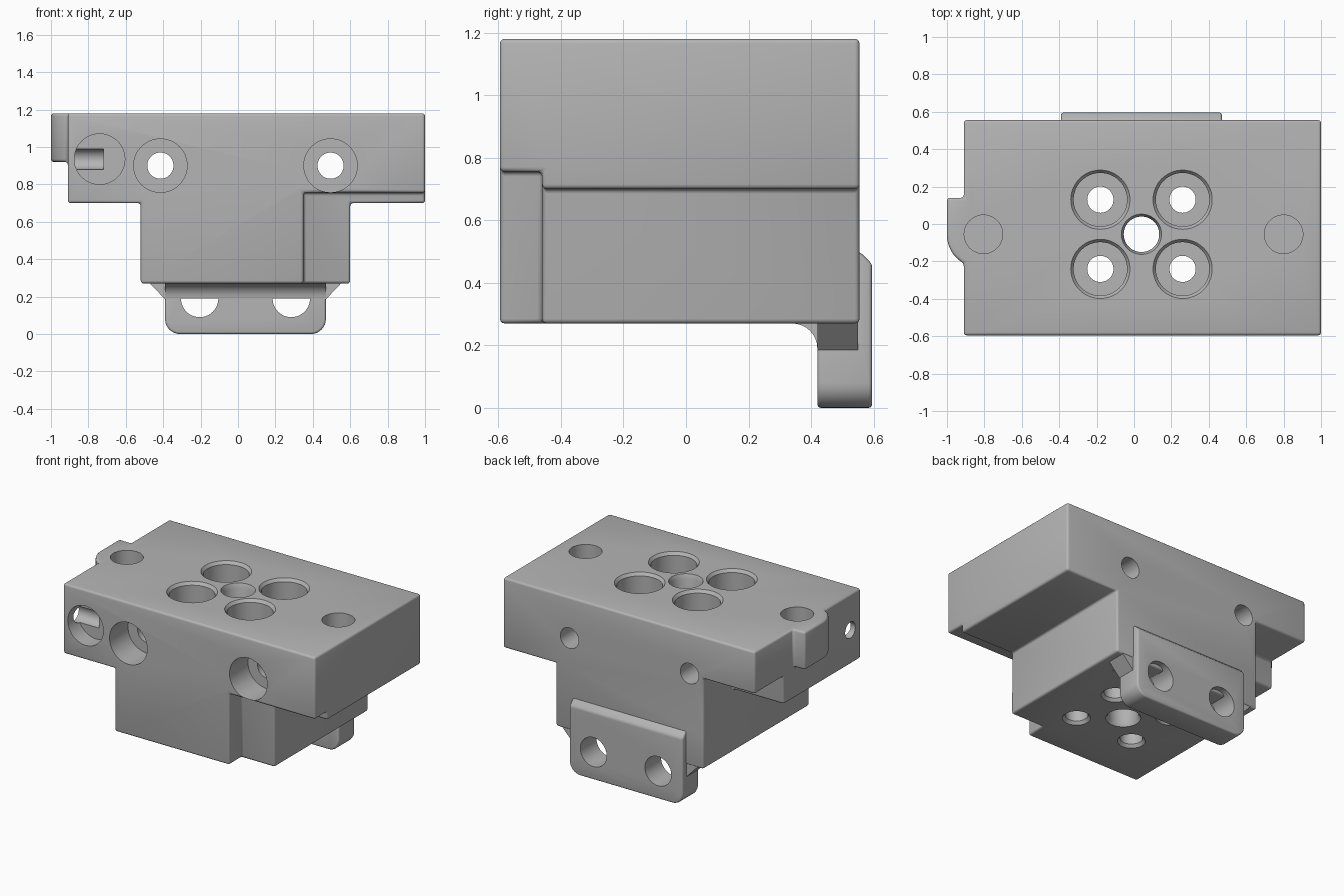
import bpy, bmesh, math
from mathutils import Matrix, Vector

cube = bpy.data.objects.get("Cube")
if cube:
    bpy.data.objects.remove(cube, do_unlink=True)

grey = bpy.data.materials.new("machined_grey")
grey.use_nodes = True
grey.diffuse_color = (0.46, 0.46, 0.46, 1)
grey.node_tree.nodes["Principled BSDF"].inputs["Base Color"].default_value = (0.46, 0.46, 0.46, 1)


def make(name, bm):
    bmesh.ops.recalc_face_normals(bm, faces=bm.faces)
    me = bpy.data.meshes.new(name)
    bm.to_mesh(me)
    bm.free()
    me.materials.append(grey)
    ob = bpy.data.objects.new(name, me)
    bpy.context.collection.objects.link(ob)
    return ob


def prism(name, pts, axis, lo, hi):
    """Extrude a 2D profile along an axis; the profile uses the other two axes in order."""
    bm = bmesh.new()
    rows = []
    for t in (lo, hi):
        row = []
        for p in pts:
            co = list(p)
            co.insert("xyz".index(axis), t)
            row.append(bm.verts.new(co))
        rows.append(row)
    a, b = rows
    n = len(pts)
    bm.faces.new(a)
    bm.faces.new(b)
    for i in range(n):
        j = (i + 1) % n
        bm.faces.new((a[i], a[j], b[j], b[i]))
    return make(name, bm)


def box(name, x, y, z):
    return prism(name, [(x[0], y[0]), (x[1], y[0]), (x[1], y[1]), (x[0], y[1])], "z", *z)


def drill(start, end, r1, r2=None):
    """Round cutter from start to end, tapered when r2 is given."""
    start, end = Vector(start), Vector(end)
    d = end - start
    rot = Vector((0, 0, 1)).rotation_difference(d).to_matrix().to_4x4()
    bm = bmesh.new()
    bmesh.ops.create_cone(bm, cap_ends=True, segments=48, radius1=r1,
                          radius2=r1 if r2 is None else r2, depth=d.length,
                          matrix=Matrix.Translation((start + end) / 2) @ rot)
    return make("cutter", bm)


def bake(ob):
    """Apply the modifiers of an object."""
    dg = bpy.context.evaluated_depsgraph_get()
    me = bpy.data.meshes.new_from_object(ob.evaluated_get(dg))
    ob.modifiers.clear()
    ob.data = me


def combine(ob, tools, op="DIFFERENCE"):
    for t in tools:
        m = ob.modifiers.new("bool", "BOOLEAN")
        m.operation, m.object, m.solver = op, t, "EXACT"
    bake(ob)
    for t in tools:
        bpy.data.objects.remove(t, do_unlink=True)


def round_edges(ob, width):
    m = ob.modifiers.new("bevel", "BEVEL")
    m.width, m.segments, m.limit_method = width, 3, "ANGLE"
    m.angle_limit = math.radians(40)
    m.use_clamp_overlap = False
    bake(ob)


def arc(cx, cy, r, a0, a1, n=8):
    angles = [math.radians(a0 + (a1 - a0) * i / n) for i in range(n + 1)]
    return [(cx + r * math.cos(a), cy + r * math.sin(a)) for a in angles]


# Stepped body with a side ear and two corner reliefs
FRONT, BACK, TOP, BASE = -0.595, 0.555, 1.18, 0.27
body = prism("body", [(-0.91, TOP), (1, TOP), (1, 0.7), (0.6, 0.7), (0.6, BASE),
                      (-0.52, BASE), (-0.52, 0.7), (-0.91, 0.7)], "y", FRONT, BACK)
ear = prism("ear", [(-0.86, 0.14), (-1, 0.14)] + arc(-0.83, -0.06, 0.17, 180, 242)
            + [(-0.86, -0.21)], "z", 0.92, TOP)
combine(body, [ear], "UNION")
combine(body, [box("cutter", (0.35, 1.2), (-0.8, -0.46), (0, 0.755)),
               box("cutter", (-1.2, -0.52), (0.24, 0.8), (0.5, 0.89))])
round_edges(body, 0.015)

# Vertical holes: four counterbored around a centre bore, plus two blind ones
CX, CY = 0.04, -0.055
cuts = [drill((CX, CY, 0), (CX, CY, 1.3), 0.095),
        drill((CX, CY, TOP - 0.03), (CX, CY, TOP + 0.01), 0.095, 0.112),
        drill((CX, CY, BASE - 0.01), (CX, CY, BASE + 0.02), 0.115, 0.095)]
for sx in (-1, 1):
    for sy in (-1, 1):
        x, y = CX + sx * 0.22, CY + sy * 0.185
        cuts += [drill((x, y, 0), (x, y, 1.3), 0.07),
                 drill((x, y, TOP - 0.35), (x, y, 1.3), 0.143),
                 drill((x, y, TOP - 0.02), (x, y, TOP + 0.01), 0.143, 0.166),
                 drill((x, y, BASE - 0.01), (x, y, BASE + 0.02), 0.095, 0.07)]
for x in (-0.805, 0.8):
    cuts.append(drill((x, CY, TOP - 0.22), (x, CY, 1.3), 0.103))

# Front counterbored holes through to the back
for x in (-0.415, 0.495):
    cuts += [drill((x, -0.8, 0.9), (x, 0.8, 0.9), 0.07),
             drill((x, -0.8, 0.9), (x, FRONT + 0.2, 0.9), 0.143)]

# Shallow front pocket meeting a small side bore
cuts += [drill((-0.74, -0.8, 0.935), (-0.74, -0.48, 0.935), 0.135),
         drill((-1.2, -0.48, 0.935), (-0.72, -0.48, 0.935), 0.055)]
combine(body, cuts)

# Rear mounting tab with a lip up the back face
X0, X1 = -0.39, 0.47
tab = prism("mounting_tab", [(0.42, 0), (0.595, 0), (0.595, 0.46), (0.555, 0.5), (0.535, 0.5),
                             (0.535, 0.29), (0.42, 0.29)], "x", X0, X1)
bm = bmesh.new()
bm.from_mesh(tab.data)
corners = [e for e in bm.edges if all(v.co.z < 0.01 for v in e.verts)
           and abs(e.verts[0].co.x - e.verts[1].co.x) < 0.01]
bmesh.ops.bevel(bm, geom=corners, offset=0.08, segments=8, profile=0.5, affect="EDGES")
bm.to_mesh(tab.data)
bm.free()
round_edges(tab, 0.012)
combine(tab, [drill((x, 0.3, 0.19), (x, 0.8, 0.19), 0.1) for x in (-0.205, 0.285)])

# Concave fillet in front of the tab and a gusset at each end
fillet = prism("tab_fillet", [(0.425, 0.28), (0.34, 0.28)] + arc(0.34, 0.19, 0.08, 90, 0)
               + [(0.425, 0.19)], "x", X0, X1)
parts = [body, tab, fillet]
for name, x, s in (("right_gusset", X0, -1), ("left_gusset", X1, 1)):
    parts.append(prism(name, [(x - s * 0.01, 0.28), (x + s * 0.09, 0.28), (x, 0.185),
                              (x - s * 0.01, 0.185)], "y", 0.42, 0.55))

# Smooth shading with crisp edges
bpy.ops.object.select_all(action="DESELECT")
for ob in parts:
    ob.select_set(True)
bpy.context.view_layer.objects.active = body
bpy.ops.object.shade_smooth_by_angle(angle=math.radians(35))
